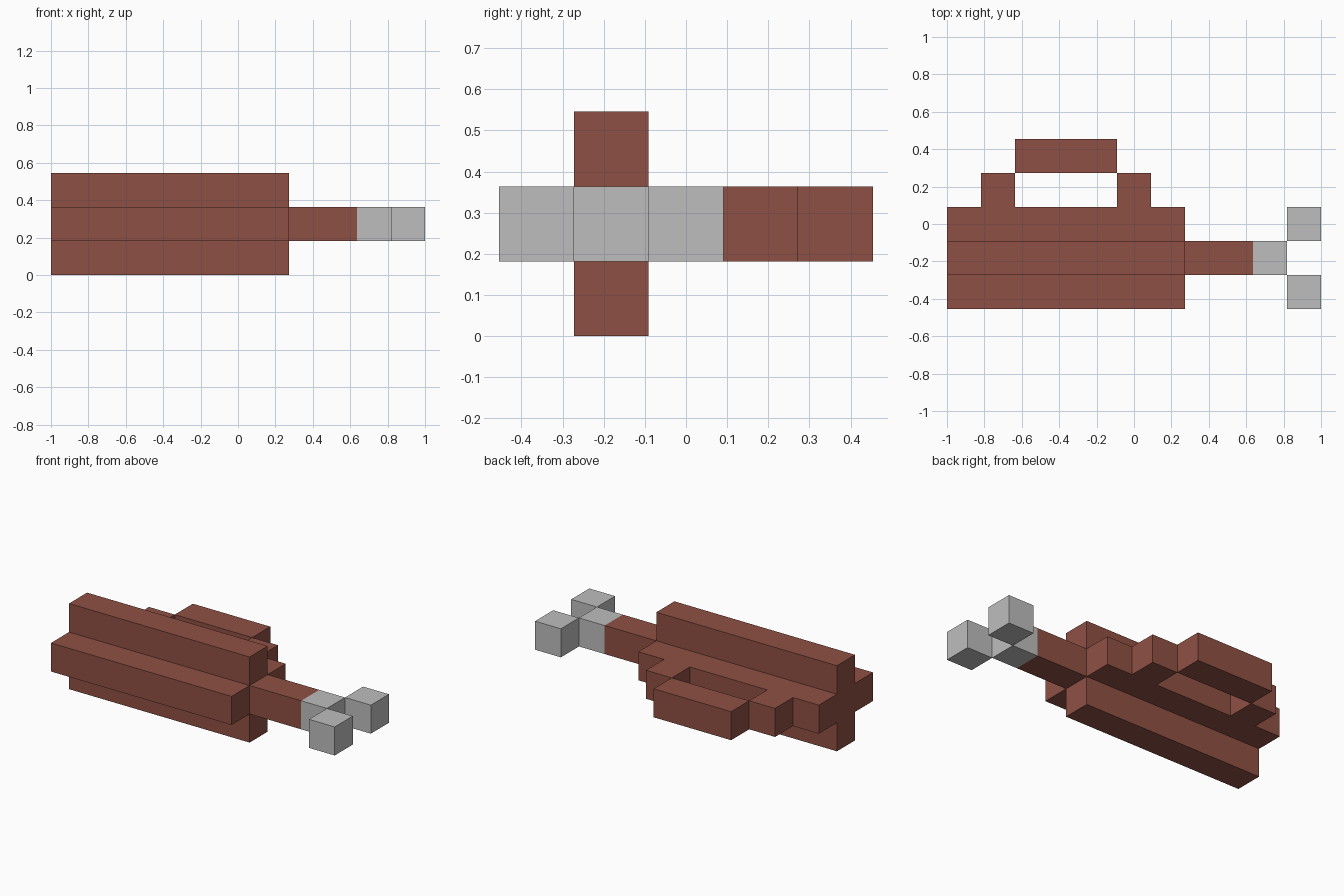
import bpy
import bmesh

cube = bpy.data.objects.get("Cube")
if cube:
    bpy.data.objects.remove(cube, do_unlink=True)

U = 2 / 11                      # size of one block
ORIGIN = (-1.0, -2.5 * U, 0.0)  # corner of the block grid


def material(name, rgb):
    m = bpy.data.materials.new(name)
    m.use_nodes = True
    color = (*rgb, 1.0)
    m.diffuse_color = color
    m.node_tree.nodes["Principled BSDF"].inputs["Base Color"].default_value = color
    return m


BROWN = material("red brown", (0.275, 0.081, 0.058))
GREY = material("light grey", (0.515, 0.515, 0.515))


def prism(name, profile, x0, x1, mat):
    """Extrude a (y, z) profile along x, all in block units."""
    bm = bmesh.new()
    base = bm.faces.new([bm.verts.new((x0, y, z)) for y, z in profile])
    new = bmesh.ops.extrude_face_region(bm, geom=[base])["geom"]
    verts = [v for v in new if isinstance(v, bmesh.types.BMVert)]
    bmesh.ops.translate(bm, verts=verts, vec=(x1 - x0, 0, 0))
    for v in bm.verts:
        v.co = [o + c * U for o, c in zip(ORIGIN, v.co)]
    bmesh.ops.recalc_face_normals(bm, faces=bm.faces)
    mesh = bpy.data.meshes.new(name)
    bm.to_mesh(mesh)
    bm.free()
    mesh.materials.append(mat)
    obj = bpy.data.objects.new(name, mesh)
    bpy.context.collection.objects.link(obj)
    return obj


def block(name, x0, x1, y, mat):
    """Bar one block thick, lying in the middle layer."""
    return prism(name, [(y, 1), (y + 1, 1), (y + 1, 2), (y, 2)], x0, x1, mat)


# Body with a plus-shaped cross-section
PLUS = [(1, 0), (2, 0), (2, 1), (3, 1), (3, 2), (2, 2),
        (2, 3), (1, 3), (1, 2), (0, 2), (0, 1), (1, 1)]
prism("body", PLUS, 0, 7, BROWN)

# Side handle: two posts and a grip
block("handle_post_right", 1, 2, 3, BROWN)
block("handle_post_left", 5, 6, 3, BROWN)
block("handle_grip", 2, 5, 4, BROWN)

# Neck, grey tip and two prongs
block("neck", 7, 9, 1, BROWN)
block("tip", 9, 10, 1, GREY)
block("prong_front", 10, 11, 0, GREY)
block("prong_back", 10, 11, 2, GREY)
